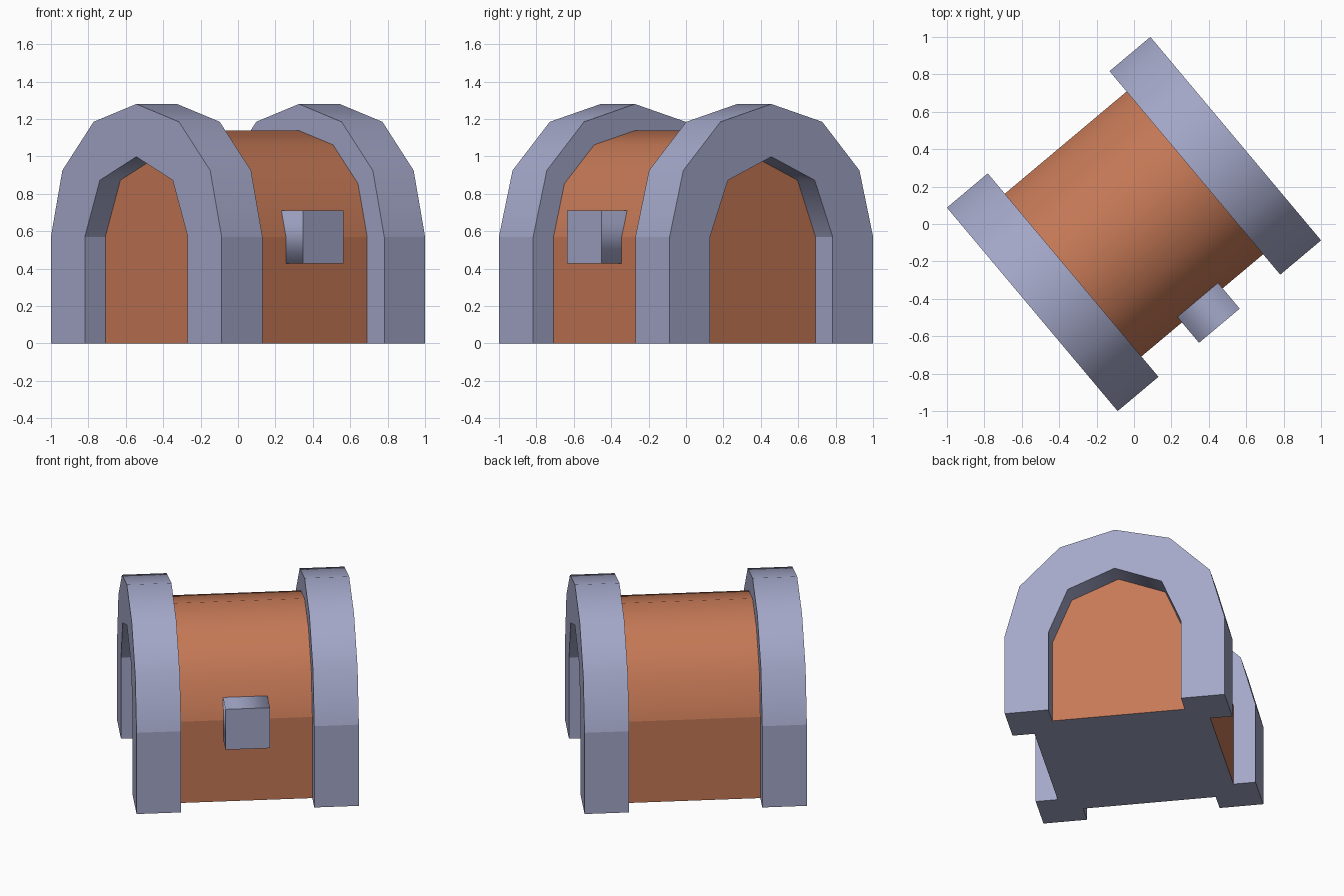
import bpy, bmesh, math

if "Cube" in bpy.data.objects:
    bpy.data.objects.remove(bpy.data.objects["Cube"])

TURN = math.radians(40)   # whole model is turned about z
SPRING = 0.57             # height where the curved tops begin


def material(name, rgb):
    m = bpy.data.materials.new(name)
    m.diffuse_color = (*rgb, 1)
    m.use_nodes = True
    m.node_tree.nodes["Principled BSDF"].inputs["Base Color"].default_value = m.diffuse_color
    return m


GREY = material("lavender grey", (0.37, 0.39, 0.58))
ORANGE = material("terracotta", (0.56, 0.19, 0.093))


def arch(r, segments):
    """Arch outline as (y, z) points, from right foot over to left foot."""
    curve = [(r * math.cos(math.pi * i / segments),
              SPRING + r * math.sin(math.pi * i / segments)) for i in range(segments + 1)]
    return [(r, 0)] + curve + [(-r, 0)]


def extrude(name, profile, axis, a, b, mats, curved):
    """Extrude a profile along local x or y; faces passing curved() are smooth."""
    bm = bmesh.new()
    place = (lambda p, t: (t, p[0], p[1])) if axis == 'x' else (lambda p, t: (p[0], t, p[1]))
    ends = [[bm.verts.new(place(p, t)) for p in profile] for t in (a, b)]
    for ring in ends:
        bm.faces.new(ring)
    n = len(profile)
    sides = [bm.faces.new((ends[0][i], ends[0][(i + 1) % n],
                           ends[1][(i + 1) % n], ends[1][i])) for i in range(n)]
    bmesh.ops.recalc_face_normals(bm, faces=bm.faces[:])
    for f in sides:
        f.smooth = curved(f)
    for e in bm.edges:
        e.smooth = all(f.smooth for f in e.link_faces)
    for f in bm.faces:   # underside takes the last material
        f.material_index = len(mats) - 1 if f.normal.z < -0.99 else 0
    me = bpy.data.meshes.new(name)
    bm.to_mesh(me)
    bm.free()
    for m in mats:
        me.materials.append(m)
    ob = bpy.data.objects.new(name, me)
    ob.rotation_euler.z = TURN
    bpy.context.collection.objects.link(ob)
    return ob


def above_spring(f):
    return f.calc_center_median().z > SPRING + 0.01


# vaulted body with grey underside
extrude("vaulted_body", arch(0.568, 6), 'x', -0.567, 0.567, [ORANGE, GREY], above_spring)

# arched end bands with open centres
band = arch(0.71, 6) + arch(0.428, 4)[::-1]
for name, s in (("left_band", -1), ("right_band", 1)):
    extrude(name, band, 'x', s * 0.425, s * 0.71, [GREY], above_spring)

# square latch on the front side
h = 0.142
latch = [(-h, SPRING - h), (h, SPRING - h), (h, SPRING + h), (-h, SPRING + h)]
extrude("latch", latch, 'y', -0.71, -0.45, [GREY], lambda f: True)
